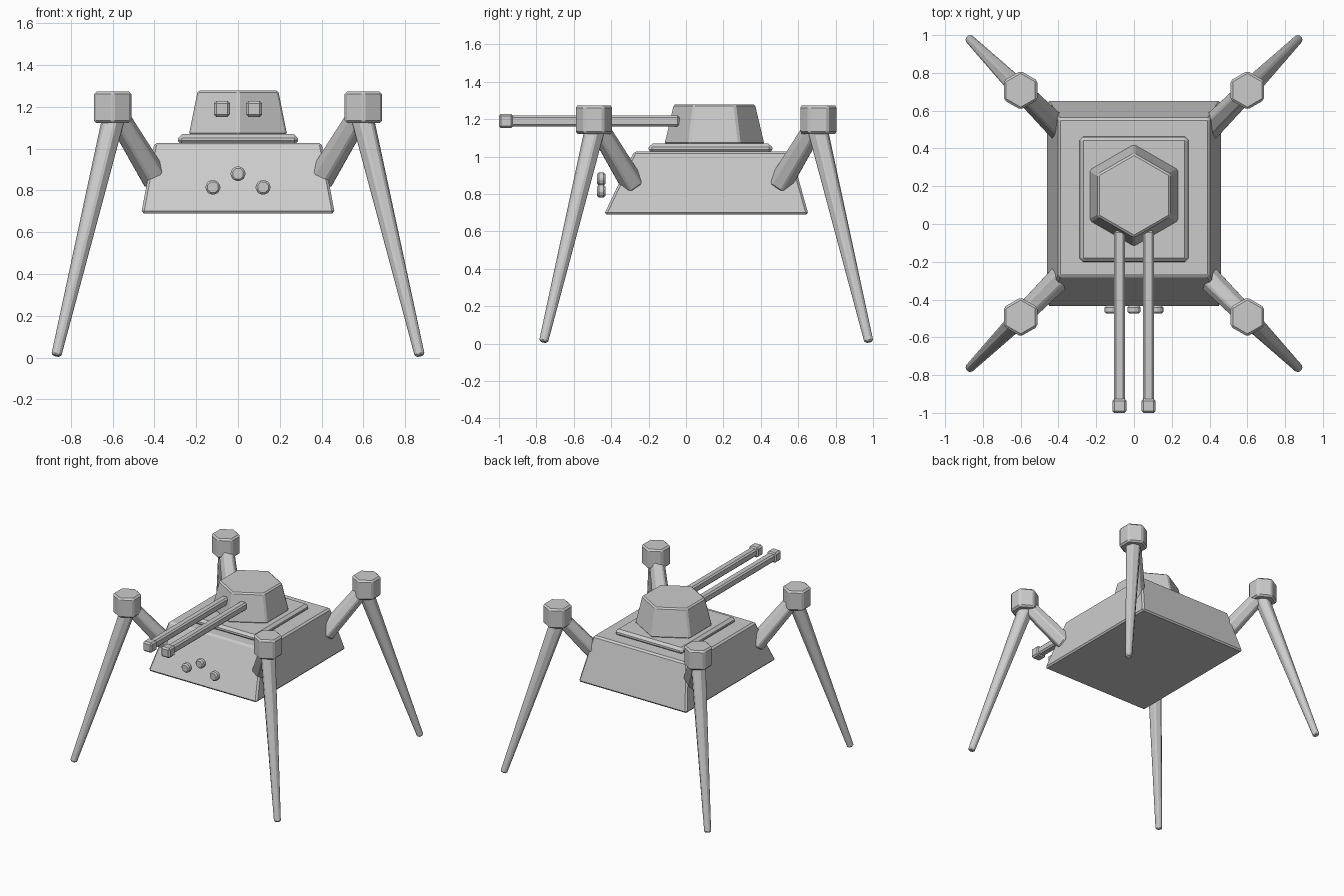
import bpy, bmesh, math
from mathutils import Vector, Matrix

if "Cube" in bpy.data.objects:
    bpy.data.objects.remove(bpy.data.objects["Cube"])


def finish(name, bm, bevel):
    bmesh.ops.recalc_face_normals(bm, faces=bm.faces)
    me = bpy.data.meshes.new(name)
    bm.to_mesh(me)
    bm.free()
    ob = bpy.data.objects.new(name, me)
    bpy.context.collection.objects.link(ob)
    if bevel:
        m = ob.modifiers.new("Bevel", 'BEVEL')
        m.width = bevel
        m.segments = 1
        m.limit_method = 'ANGLE'
        m.angle_limit = math.radians(25)
    return ob


def block(name, bottom, top, z0, z1, bevel):
    """Box whose bottom and top are (x0, x1, y0, y1) rectangles."""
    bm = bmesh.new()
    bmesh.ops.create_cube(bm, size=2)
    for v in bm.verts:
        r = top if v.co.z > 0 else bottom
        v.co = (r[v.co.x > 0], r[2 + (v.co.y > 0)], z1 if v.co.z > 0 else z0)
    return finish(name, bm, bevel)


def prism(name, a, b, ra, rb, sides, bevel, roll=0.0):
    """Tapered prism running from point a to point b."""
    a, b = Vector(a), Vector(b)
    d = b - a
    mat = (Matrix.Translation((a + b) / 2) @ d.to_track_quat('Z', 'Y').to_matrix().to_4x4()
           @ Matrix.Rotation(roll, 4, 'Z'))
    bm = bmesh.new()
    bmesh.ops.create_cone(bm, cap_ends=True, segments=sides, radius1=ra, radius2=rb,
                          depth=d.length, matrix=mat)
    return finish(name, bm, bevel)


# Hull and turret base plate
block("hull", (-0.463, 0.463, -0.438, 0.655), (-0.40, 0.40, -0.277, 0.56), 0.69, 1.028, 0.012)
block("turret_plate", (-0.29, 0.29, -0.202, 0.464), (-0.285, 0.285, -0.197, 0.459), 1.02, 1.069, 0.018)

# Six-sided turret
prism("turret", (0, 0.152, 1.065), (0, 0.152, 1.279), 0.272, 0.222, 6, 0.01)

# Twin guns with muzzles
for side, sx in (("left", -1), ("right", 1)):
    x, z = 0.077 * sx, 1.19
    h = 0.029
    r = (x - h, x + h, -0.95, -0.035)
    block(side + "_gun_barrel", r, r, z - h, z + h, 0.011)
    h = 0.038
    r = (x - h, x + h, -1.0, -0.925)
    block(side + "_gun_muzzle", r, r, z - h, z + h, 0.011)

# Three front sensors
for i, (x, z) in enumerate(((-0.12, 0.815), (0, 0.88), (0.12, 0.815))):
    prism(f"sensor_{i + 1}", (x, -0.431, z), (x, -0.475, z), 0.038, 0.038, 8, 0.01, math.pi / 8)

# Four legs: hip strut, knee block and tapering shin
CY = 0.108
for end, sy in (("front", -1), ("back", 1)):
    for side, sx in (("left", -1), ("right", 1)):
        def at(r, q, z):
            return (sx * r, CY + sy * q, z)
        n = f"{end}_{side}_"
        prism(n + "upper_leg", at(0.392, 0.392, 0.85), at(0.59, 0.59, 1.18),
              0.067, 0.056, 6, 0.008, math.pi / 2)
        prism(n + "knee", at(0.60, 0.60, 1.122), at(0.60, 0.60, 1.273), 0.103, 0.103, 6, 0.012)
        prism(n + "lower_leg", at(0.595, 0.595, 1.15), at(0.87, 0.87, 0.009),
              0.058, 0.027, 6, 0.008)
